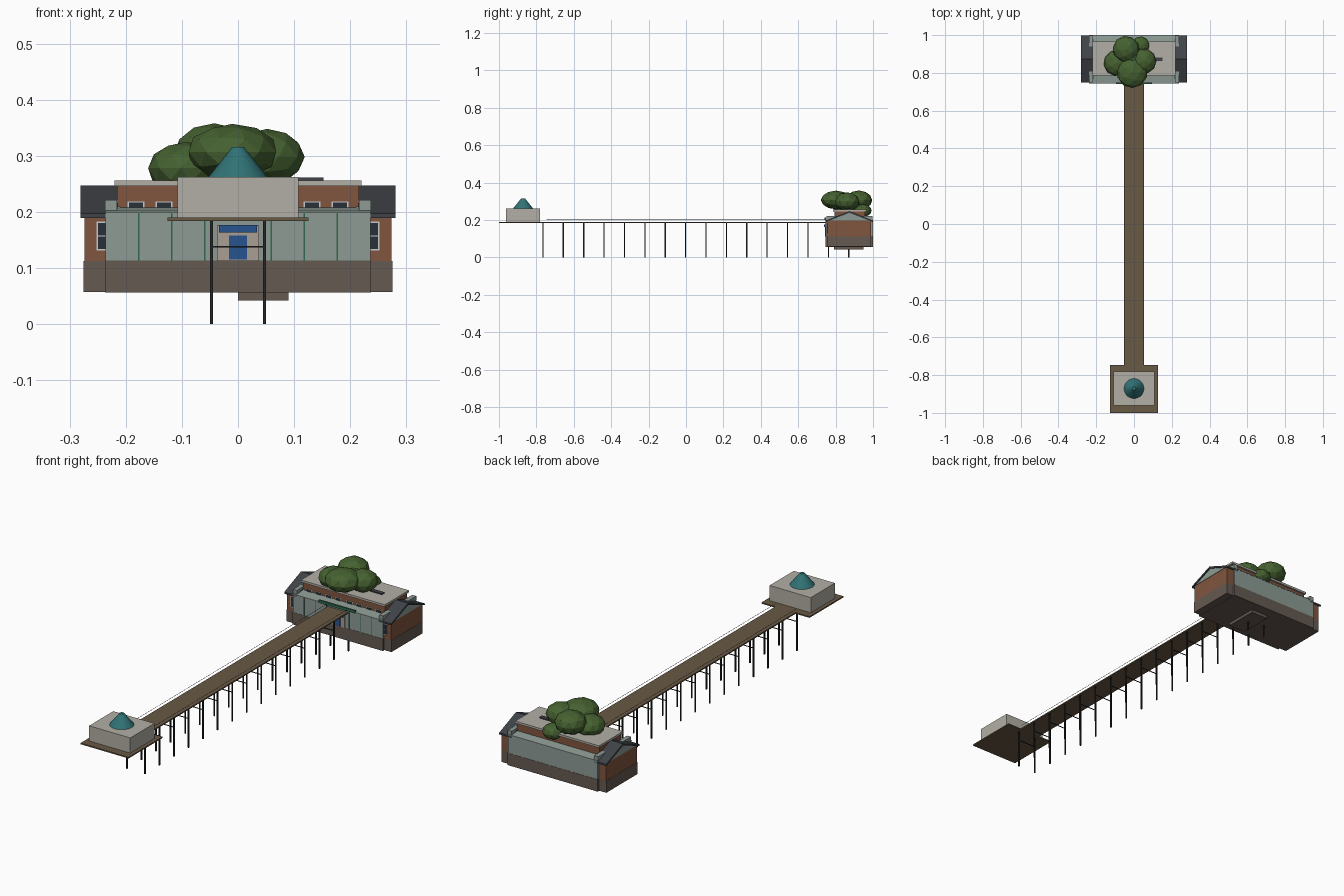
import bpy, bmesh, math
from mathutils import Matrix

COLORS = {
    "stone": (0.13, 0.10, 0.085, 1), "brick": (0.22, 0.09, 0.05, 1),
    "cladding": (0.27, 0.33, 0.30, 1), "slate": (0.05, 0.055, 0.065, 1),
    "concrete": (0.45, 0.43, 0.38, 1), "timber": (0.14, 0.10, 0.06, 1),
    "iron": (0.02, 0.02, 0.02, 1), "blue": (0.02, 0.09, 0.28, 1),
    "green": (0.03, 0.14, 0.08, 1), "leaf": (0.06, 0.12, 0.03, 1),
    "teal": (0.03, 0.17, 0.18, 1), "beige": (0.40, 0.35, 0.30, 1),
    "white": (0.7, 0.7, 0.68, 1), "glass": (0.02, 0.03, 0.04, 1),
}
MATS = {}
for n, c in COLORS.items():
    MATS[n] = bpy.data.materials.new(n)
    MATS[n].diffuse_color = c


def finish(name, bm, mat):
    bmesh.ops.recalc_face_normals(bm, faces=bm.faces)
    me = bpy.data.meshes.new(name)
    bm.to_mesh(me)
    bm.free()
    me.materials.append(MATS[mat])
    ob = bpy.data.objects.new(name, me)
    bpy.context.collection.objects.link(ob)
    return ob


def boxes(name, mat, items):
    """Several boxes in one object, each (x0, x1, y0, y1, z0, z1)."""
    bm = bmesh.new()
    for x0, x1, y0, y1, z0, z1 in items:
        m = (Matrix.Translation(((x0 + x1) / 2, (y0 + y1) / 2, (z0 + z1) / 2))
             @ Matrix.Diagonal((x1 - x0, y1 - y0, z1 - z0, 1)))
        bmesh.ops.create_cube(bm, size=1, matrix=m)
    return finish(name, bm, mat)


def both(x0, x1, *rest):
    """A box and its mirror image across x = 0."""
    return [(x0, x1, *rest), (-x1, -x0, *rest)]


def prism(name, mat, profile, spans):
    """A (y, z) profile extruded along each x span."""
    bm = bmesh.new()
    for x0, x1 in spans:
        f = bm.faces.new([bm.verts.new((x0, y, z)) for y, z in profile])
        r = bmesh.ops.extrude_face_region(bm, geom=[f])
        vs = [v for v in r["geom"] if isinstance(v, bmesh.types.BMVert)]
        bmesh.ops.translate(bm, verts=vs, vec=(x1 - x0, 0, 0))
    return finish(name, bm, mat)


# Decks of the pier
boxes("walkway_deck", "timber", [(-0.053, 0.053, -0.746, 0.75, 0.184, 0.19)])
boxes("pavilion_deck", "timber", [(-0.126, 0.126, -1.0, -0.746, 0.184, 0.19)])

# Pier posts with cross braces, in pairs
posts, braces = [], []
for i in range(16):
    y = -0.765 + i * 0.109
    posts += both(0.0445, 0.0495, y - 0.003, y + 0.003, 0, 0.185)
    braces.append((-0.046, 0.046, y - 0.0015, y + 0.0015, 0.1365, 0.1395))
boxes("pier_posts", "iron", posts)
boxes("pier_braces", "iron", braces)

# Thin handrails
boxes("handrails", "iron", both(0.0515, 0.0525, -0.746, 0.745, 0.2035, 0.2045))

# Pavilion with a rounded cone roof
boxes("pavilion", "concrete", [(-0.108, 0.108, -0.962, -0.781, 0.19, 0.262)])
bm = bmesh.new()
bmesh.ops.create_cone(bm, cap_ends=True, segments=20, radius1=0.053, radius2=0.01,
                      depth=0.054, matrix=Matrix.Translation((0, -0.871, 0.289)))
cone = finish("pavilion_cupola", bm, "teal")
bpy.context.view_layer.objects.active = cone
cone.select_set(True)
bpy.ops.object.shade_smooth_by_angle(angle=math.radians(35))

# Plinth of the hall and a small block beneath it
boxes("plinth", "stone", [(-0.275, 0.275, 0.757, 0.99, 0.057, 0.113),
                          (-0.237, 0.237, 0.747, 1.0, 0.056, 0.1135)])
boxes("underside_block", "stone", [(0, 0.09, 0.79, 0.95, 0.042, 0.057)])

# Centre of the hall: clad walls, low skirt roof, raised brick storey
boxes("clad_hall", "cladding", [(-0.236, 0.236, 0.748, 0.999, 0.113, 0.2)])
prism("skirt_roof", "cladding",
      [(0.745, 0.199), (1.0, 0.199), (1.0, 0.202), (0.957, 0.208),
       (0.795, 0.208), (0.745, 0.202)], [(-0.237, 0.237)])
boxes("end_parapets", "cladding", both(0.216, 0.237, 0.75, 0.998, 0.2, 0.221))
boxes("raised_storey", "brick", [(-0.216, 0.216, 0.795, 0.957, 0.2, 0.247)])
boxes("flat_roof", "concrete", [(-0.22, 0.22, 0.786, 0.966, 0.246, 0.256)])
boxes("roof_vent", "slate", [(0.09, 0.152, 0.862, 0.882, 0.256, 0.261)])

# High windows in the raised storey
frames, panes = [], []
for x in (0.03, 0.08, 0.132, 0.182):
    frames += both(x - 0.015, x + 0.015, 0.793, 0.796, 0.207, 0.219)
    panes += both(x - 0.0125, x + 0.0125, 0.792, 0.796, 0.207, 0.217)
boxes("high_window_frames", "white", frames)
boxes("high_window_panes", "glass", panes)

# Cladding battens on the front
boxes("front_battens", "green",
      [b for x in (0.059, 0.118, 0.177)
       for b in both(x - 0.0012, x + 0.0012, 0.7465, 0.749, 0.113, 0.2)])

# Entrance: surround, door, awning and beam over it
boxes("door_surround", "beige", [(-0.037, 0.037, 0.744, 0.749, 0.113, 0.177)])
boxes("door", "blue", [(-0.016, 0.016, 0.742, 0.746, 0.115, 0.158)])
boxes("door_awning", "blue", [(-0.034, 0.034, 0.737, 0.746, 0.163, 0.177)])
boxes("entrance_beam", "green", [(-0.095, 0.095, 0.74, 0.748, 0.199, 0.212)])

# Brick wings with gables and slate roofs
prism("wing_walls", "brick",
      [(0.757, 0.113), (0.99, 0.113), (0.99, 0.196), (0.757, 0.196)],
      [(0.2, 0.274), (-0.274, -0.2)])
prism("wing_gables", "cladding", [(0.758, 0.196), (0.989, 0.196), (0.8735, 0.239)],
      [(0.21, 0.276), (-0.276, -0.21)])
prism("wing_roofs", "slate",
      [(0.748, 0.189), (0.8735, 0.238), (0.999, 0.189),
       (0.999, 0.197), (0.8735, 0.247), (0.748, 0.197)],
      [(0.215, 0.281), (-0.281, -0.215)])

# Wing windows beside the centre
boxes("wing_window_frames", "white", both(0.226, 0.252, 0.755, 0.758, 0.131, 0.183))
boxes("wing_window_panes", "glass",
      both(0.226, 0.2495, 0.754, 0.758, 0.134, 0.156)
      + both(0.226, 0.2495, 0.754, 0.758, 0.158, 0.18))

# Tree crown of flat-faced blobs: x, y, z, horizontal radius, vertical radius
bm = bmesh.new()
for i, (x, y, z, r, h) in enumerate([
        (-0.01, 0.802, 0.307, 0.082, 0.05), (-0.092, 0.852, 0.278, 0.069, 0.047),
        (0.052, 0.862, 0.298, 0.067, 0.05), (-0.042, 0.925, 0.306, 0.071, 0.052),
        (-0.01, 0.87, 0.29, 0.07, 0.045), (0.035, 0.945, 0.25, 0.048, 0.035)]):
    m = (Matrix.Translation((x, y, z)) @ Matrix.Diagonal((r, r, h, 1))
         @ Matrix.Rotation(i * 1.1, 4, 'Z'))
    bmesh.ops.create_icosphere(bm, subdivisions=2, radius=1, matrix=m)
finish("tree_crown", bm, "leaf")
